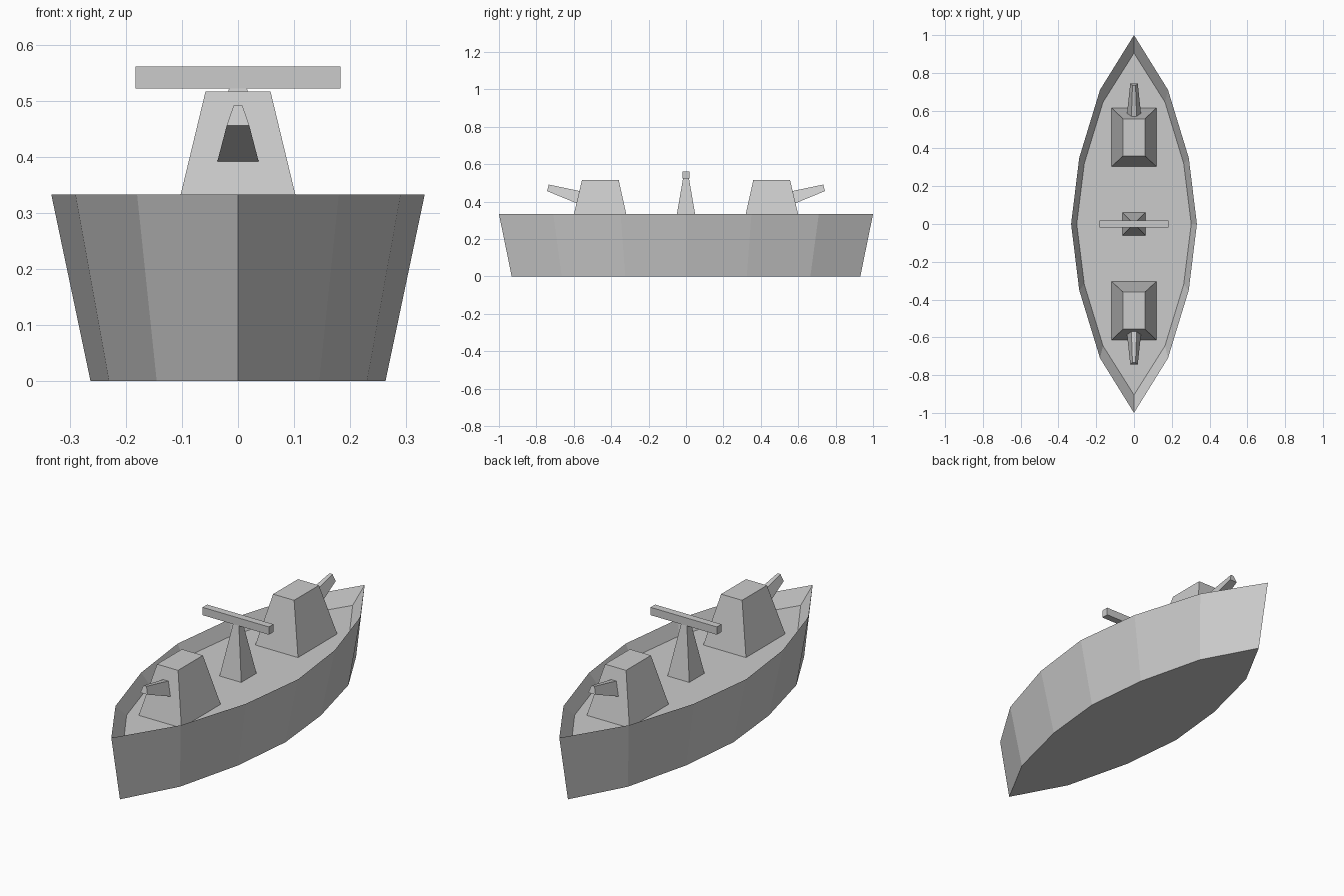
import bpy

if "Cube" in bpy.data.objects:
    bpy.data.objects.remove(bpy.data.objects["Cube"])


def loft(name, rings):
    """Skin a stack of equal-length closed rings and cap both ends."""
    n = len(rings[0])
    verts = [p for ring in rings for p in ring]
    faces = [tuple(reversed(range(n))),
             tuple(range((len(rings) - 1) * n, len(rings) * n))]
    for k in range(len(rings) - 1):
        for i in range(n):
            j = (i + 1) % n
            faces.append((k * n + i, k * n + j, (k + 1) * n + j, (k + 1) * n + i))
    mesh = bpy.data.meshes.new(name)
    mesh.from_pydata(verts, [], faces)
    mesh.update()
    obj = bpy.data.objects.new(name, mesh)
    bpy.context.collection.objects.link(obj)
    return obj


def boat_ring(quarter, z):
    """Mirror a bow-to-midship quarter outline into a full closed ring."""
    right = quarter + [(x, -y) for x, y in reversed(quarter[:-1])]
    left = [(-x, y) for x, y in reversed(right[1:-1])]
    return [(x, y, z) for x, y in reversed(right + left)]


def rect(hx, y0, y1, z):
    return [(-hx, y0, z), (hx, y0, z), (hx, y1, z), (-hx, y1, z)]


DECK = 0.267

# Hull: bottom, sharp rim, then recessed deck
loft("hull", [
    boat_ring([(0, 0.932), (0.145, 0.665), (0.23, 0.325), (0.263, 0)], 0),
    boat_ring([(0, 1.0), (0.18, 0.71), (0.29, 0.35), (0.333, 0)], 0.333),
    boat_ring([(0, 0.905), (0.164, 0.645), (0.263, 0.32), (0.303, 0)], DECK),
])

# Mast and crossbar
loft("mast", [rect(0.06, -0.06, 0.06, DECK), rect(0.016, -0.016, 0.016, 0.523)])
loft("crossbar", [rect(0.183, -0.018, 0.018, 0.522), rect(0.183, -0.018, 0.018, 0.561)])

# Turrets with raised tapered barrels, one facing each end
for end, angle in (("back", 0), ("front", 3.14159265)):
    turret = loft(end + "_turret", [rect(0.118, 0.305, 0.615, DECK),
                                    rect(0.058, 0.36, 0.556, 0.516)])
    barrel = loft(end + "_barrel", [
        [(0.037, 0.585, 0.391), (-0.037, 0.585, 0.391),
         (-0.014, 0.568, 0.456), (0.014, 0.568, 0.456)],
        [(0.02, 0.743, 0.456), (-0.02, 0.743, 0.456),
         (-0.008, 0.734, 0.491), (0.008, 0.734, 0.491)],
    ])
    turret.rotation_euler.z = barrel.rotation_euler.z = angle
